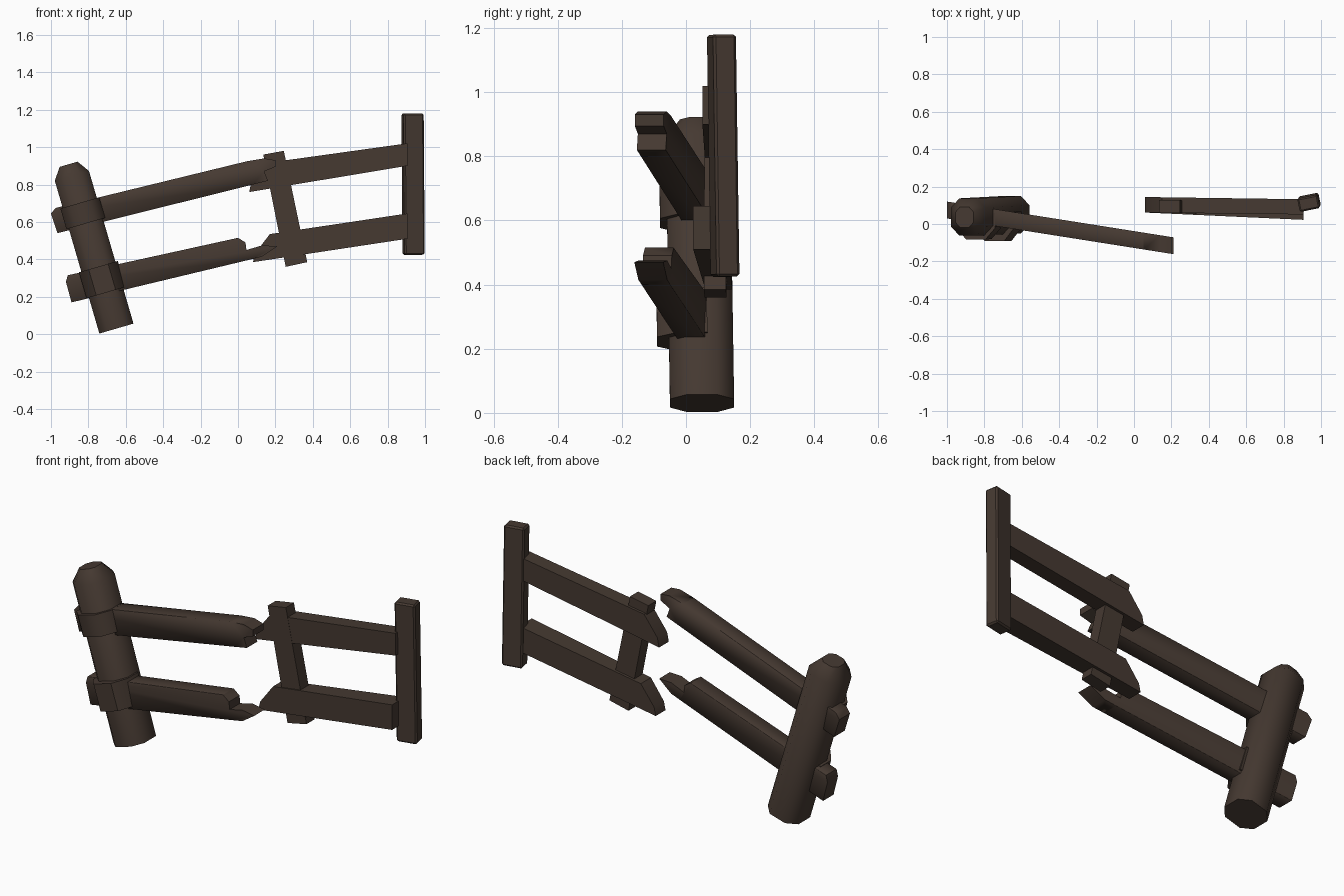
import bpy, bmesh, math
from mathutils import Vector, Euler

cube = bpy.data.objects.get("Cube")
if cube:
    bpy.data.objects.remove(cube)

wood = bpy.data.materials.new("dark brown wood")
wood.use_nodes = True
COLOR = (0.060, 0.041, 0.031, 1)
wood.diffuse_color = COLOR
bsdf = wood.node_tree.nodes["Principled BSDF"]
bsdf.inputs["Base Color"].default_value = COLOR
bsdf.inputs["Roughness"].default_value = 0.9


def finish(name, bm, angle=30):
    bmesh.ops.recalc_face_normals(bm, faces=bm.faces)
    mesh = bpy.data.meshes.new(name)
    bm.to_mesh(mesh)
    bm.free()
    mesh.materials.append(wood)
    obj = bpy.data.objects.new(name, mesh)
    bpy.context.collection.objects.link(obj)
    bpy.ops.object.select_all(action='DESELECT')
    bpy.context.view_layer.objects.active = obj
    obj.select_set(True)
    bpy.ops.object.shade_smooth_by_angle(angle=math.radians(angle))
    return obj


def loft(name, rings, angle):
    """Skin a list of equal-length rings and cap both ends."""
    bm = bmesh.new()
    loops = [[bm.verts.new(p) for p in ring] for ring in rings]
    n = len(loops[0])
    for a, b in zip(loops, loops[1:]):
        for i in range(n):
            j = (i + 1) % n
            bm.faces.new((a[i], a[j], b[j], b[i]))
    bm.faces.new(loops[0])
    bm.faces.new(loops[-1])
    return finish(name, bm, angle)


def plank(name, outline, front, back, chamfer=0.0, angle=30):
    """Side outline in x, z given depth between two straight lines y = a + b * x."""
    bm = bmesh.new()
    sides = [[bm.verts.new((x, a + b * x, z)) for x, z in outline]
             for a, b in (front, back)]
    n = len(outline)
    for side in sides:
        bm.faces.new(side)
    for i in range(n):
        j = (i + 1) % n
        bm.faces.new((sides[0][i], sides[0][j], sides[1][j], sides[1][i]))
    bmesh.ops.recalc_face_normals(bm, faces=bm.faces)
    if chamfer:
        long_edges = [e for e in bm.edges if e.calc_length() > 0.5]
        bmesh.ops.bevel(bm, geom=long_edges, offset=chamfer, segments=1,
                        affect='EDGES', clamp_overlap=True)
    return finish(name, bm, angle)


# Leaning round post: eight-sided rings along a tilted axis
BASE = Vector((-0.65, 0.05, 0.03))
AXIS = Vector((-0.28, -0.015, 0.96)).normalized()
SIDE = Vector((0.96, 0, 0.28)).normalized()
OCTAGON = [(1, .5), (.5, 1), (-.5, 1), (-1, .5),
           (-1, -.5), (-.5, -1), (.5, -1), (1, -.5)]


def post_ring(t, half_x, half_y, back_limit=1.0):
    return [BASE + AXIS * t + SIDE * (u * half_x)
            + Vector((0, min(v * half_y, back_limit), 0)) for u, v in OCTAGON]


loft("leaning_post", [post_ring(0, .095, .1), post_ring(.85, .095, .1),
                      post_ring(.915, .05, .055)], 50)

# Straps wrapped round the front of the post
for name, low, high, depth in (("upper_strap", .585, .70, .122),
                               ("lower_strap", .20, .345, .137)):
    loft(name, [post_ring(t, .108, depth, .02) for t in (low, high)], 50)

# Broken rails on the leaning post
FRONT, BACK = (-.128, -.158), (-.038, -.158)
plank("upper_broken_rail",
      [(-.965, .54), (-1, .645), (-.975, .675), (.05, .925), (.14, .94),
       (.2, .93), (.2, .895), (.14, .87), (.16, .82), (.08, .80)],
      FRONT, BACK, .025, 50)
plank("lower_broken_rail",
      [(-.89, .17), (-.92, .28), (-.91, .315), (0, .515), (.04, .49),
       (.045, .45), (.13, .475), (.21, .47), (.13, .415), (.07, .40)],
      FRONT, BACK, .025, 50)

# Flat rails of the far section
plank("upper_flat_rail",
      [(.06, .76), (.07, .81), (.15, .915), (.905, 1.02), (.905, .90)],
      (.062, -.012), (.145, -.014))
plank("lower_flat_rail",
      [(.08, .385), (.09, .43), (.17, .535), (.905, .645), (.905, .51)],
      (.064, -.046), (.145, -.014))

# Upright brace joining the flat rails
plank("brace", [(.135, .96), (.245, .98), (.37, .385), (.255, .36)],
      (.063, -.02), (.132, -.02))

# Square end post, slightly twisted
bm = bmesh.new()
bmesh.ops.create_cube(bm, size=1)
bmesh.ops.scale(bm, vec=(.11, .073, .755), verts=bm.verts)
bmesh.ops.bevel(bm, geom=bm.edges[:], offset=.008, segments=1, affect='EDGES')
bmesh.ops.rotate(bm, verts=bm.verts,
                 matrix=Euler((.013, -.01, .2)).to_matrix())
bmesh.ops.translate(bm, verts=bm.verts, vec=(.936, .116, .802))
finish("end_post", bm)
